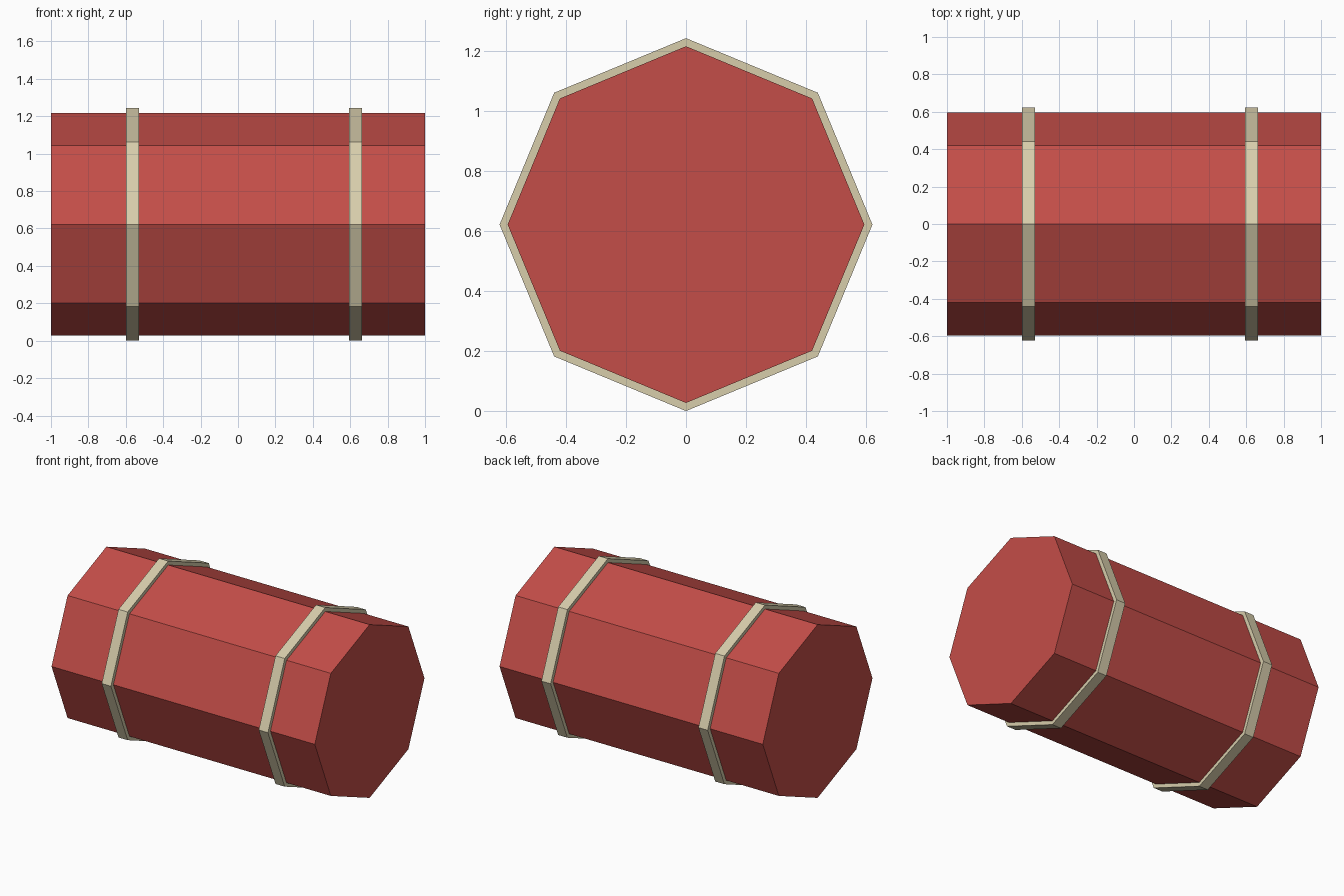
import bpy, bmesh
from math import cos, sin, pi

if "Cube" in bpy.data.objects:
    bpy.data.objects.remove(bpy.data.objects["Cube"])

SIDES = 8
CENTRE_Z = 0.622


def material(name, rgb):
    mat = bpy.data.materials.new(name)
    mat.diffuse_color = (*rgb, 1.0)
    mat.use_nodes = True
    mat.node_tree.nodes["Principled BSDF"].inputs["Base Color"].default_value = mat.diffuse_color
    return mat


def prism(name, x0, x1, radius, mat, inner=None):
    """Octagonal prism along x; capped, or a hollow ring when inner is given."""
    bm = bmesh.new()

    def loop(x, r):
        return [bm.verts.new((x, r * cos(2 * pi * i / SIDES),
                              CENTRE_Z + r * sin(2 * pi * i / SIDES)))
                for i in range(SIDES)]

    def bridge(a, b):
        for i in range(SIDES):
            j = (i + 1) % SIDES
            bm.faces.new((a[i], a[j], b[j], b[i]))

    left, right = loop(x0, radius), loop(x1, radius)
    bridge(left, right)
    if inner is None:
        bm.faces.new(left)
        bm.faces.new(right)
    else:
        in_left, in_right = loop(x0, inner), loop(x1, inner)
        bridge(right, in_right)
        bridge(in_right, in_left)
        bridge(in_left, left)
    bmesh.ops.recalc_face_normals(bm, faces=bm.faces[:])
    mesh = bpy.data.meshes.new(name)
    bm.to_mesh(mesh)
    bm.free()
    mesh.materials.append(mat)
    obj = bpy.data.objects.new(name, mesh)
    bpy.context.collection.objects.link(obj)
    return obj


red = material("red", (0.55, 0.075, 0.065))
cream = material("cream", (0.68, 0.61, 0.41))

# Roll body
prism("roll_body", -1.0, 1.0, 0.595, red)

# Straps wrapped around the body
for name, x0 in (("left_strap", -0.60), ("right_strap", 0.593)):
    prism(name, x0, x0 + 0.07, 0.622, cream, inner=0.59)
